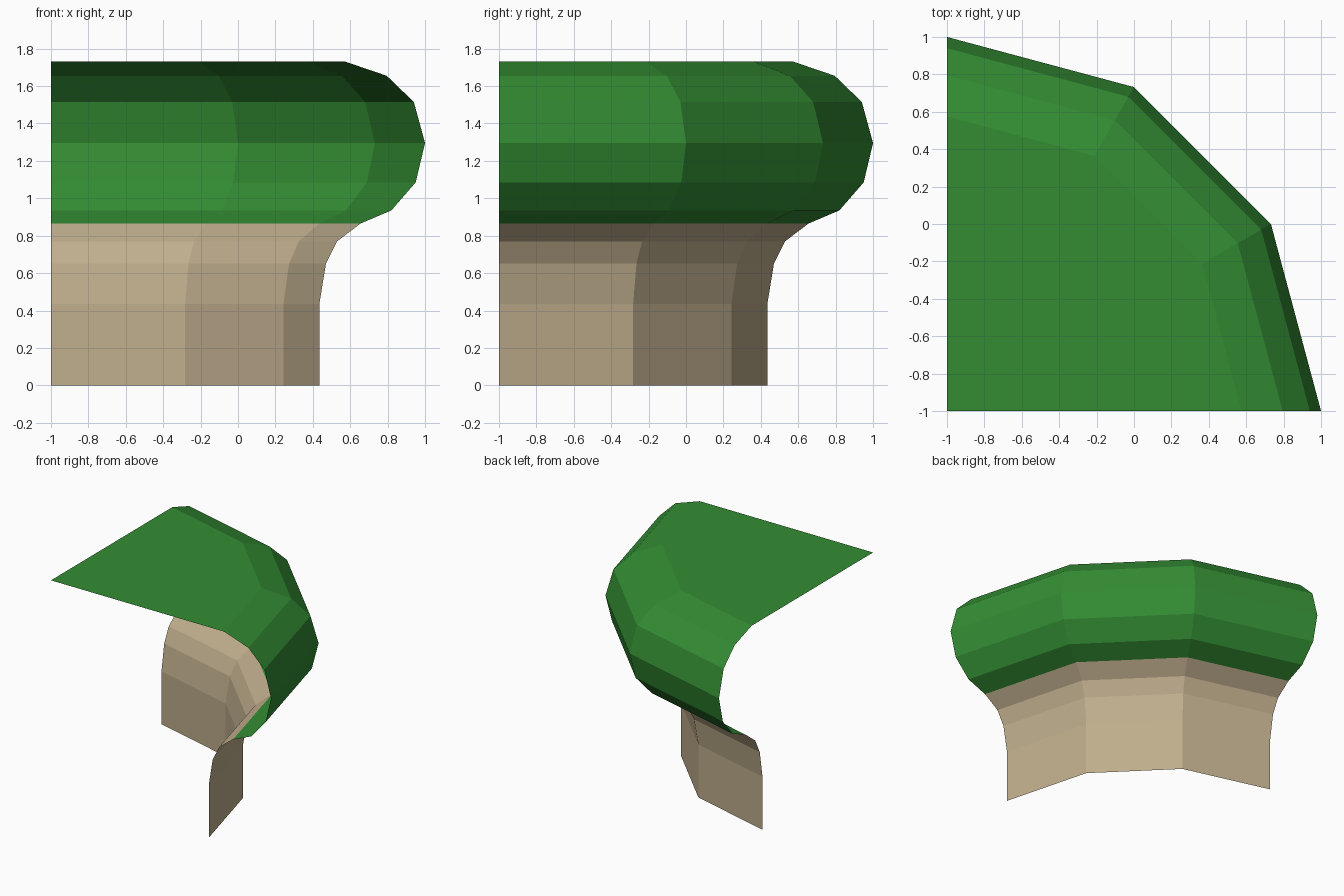
import bpy
import bmesh
from math import cos, sin, pi

cube = bpy.data.objects.get("Cube")
if cube:
    bpy.data.objects.remove(cube, do_unlink=True)

SEGMENTS = 3          # flat sides in the quarter turn
CORNER = -1.0         # the turning axis stands at x = y = CORNER


def material(name, colour):
    mat = bpy.data.materials.new(name)
    mat.use_nodes = True
    mat.diffuse_color = colour
    mat.node_tree.nodes["Principled BSDF"].inputs["Base Color"].default_value = colour
    return mat


def quarter_turn(name, profile, mat):
    """Sweep (radius, height) points a quarter turn, leaving the cut sides open."""
    bm = bmesh.new()
    rings = []
    for step in range(SEGMENTS + 1):
        angle = step * pi / 2 / SEGMENTS
        rings.append([bm.verts.new((CORNER + r * cos(angle), CORNER + r * sin(angle), z))
                      for r, z in profile])
    for a, b in zip(rings, rings[1:]):
        for i in range(len(profile) - 1):
            if profile[i + 1][0] == 0:      # closing triangle at the axis
                bm.faces.new((a[i], b[i], rings[0][-1]))
            else:
                bm.faces.new((a[i], b[i], b[i + 1], a[i + 1]))
    bmesh.ops.delete(bm, geom=[v for v in bm.verts if not v.link_faces], context='VERTS')
    mesh = bpy.data.meshes.new(name)
    bm.to_mesh(mesh)
    bm.free()
    mesh.materials.append(mat)
    obj = bpy.data.objects.new(name, mesh)
    bpy.context.collection.objects.link(obj)
    return obj


green = material("leaf green", (0.033, 0.262, 0.033, 1))
tan = material("earth tan", (0.52, 0.42, 0.265, 1))

# Earth wall flaring out under the overhang
quarter_turn("earth_wall", [(1.435, 0), (1.435, 0.435), (1.47, 0.65),
                            (1.53, 0.77), (1.655, 0.865)], tan)

# Rounded grass rim with its flat top
quarter_turn("grass_top", [(1.655, 0.865), (1.82, 0.935), (1.95, 1.085), (2, 1.295),
                           (1.94, 1.515), (1.795, 1.655), (1.575, 1.73), (0, 1.73)], green)
